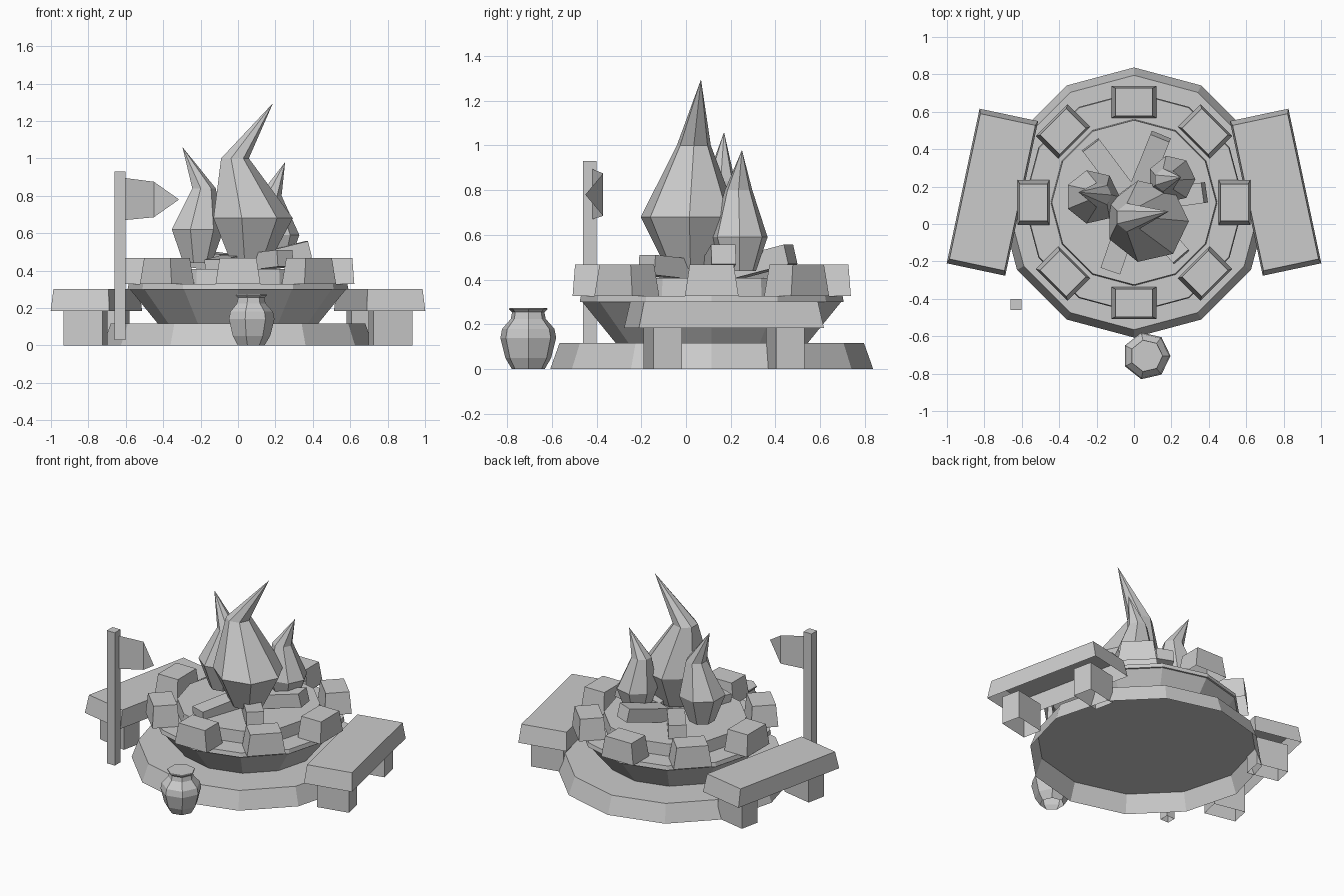
import bpy, bmesh, math
from mathutils import Matrix, Vector

cube = bpy.data.objects.get("Cube")
if cube:
    bpy.data.objects.remove(cube, do_unlink=True)

GRAY = (0.6, 0.6, 0.6, 1)
stone_gray = bpy.data.materials.new("stone gray")
stone_gray.use_nodes = True
stone_gray.diffuse_color = GRAY
shader = next(n for n in stone_gray.node_tree.nodes if n.type == 'BSDF_PRINCIPLED')
shader.inputs["Base Color"].default_value = GRAY

CY = 0.115  # fire pit centre along y


def finish(name, bm, matrix=Matrix()):
    mesh = bpy.data.meshes.new(name)
    bm.to_mesh(mesh)
    bm.free()
    mesh.materials.append(stone_gray)
    obj = bpy.data.objects.new(name, mesh)
    obj.matrix_world = matrix
    bpy.context.collection.objects.link(obj)


def loft(name, rings, sides, tip=None, bottom=True):
    """Skin rings given as (x, y, z, radius); close with a cap or a tip."""
    bm = bmesh.new()
    loops = []
    for x, y, z, r in rings:
        angles = [2 * math.pi * i / sides for i in range(sides)]
        loops.append([bm.verts.new((x + r * math.cos(a), y + r * math.sin(a), z))
                      for a in angles])
    for low, high in zip(loops, loops[1:]):
        for i in range(sides):
            j = (i + 1) % sides
            bm.faces.new((low[i], low[j], high[j], high[i]))
    if bottom:
        bm.faces.new(loops[0][::-1])
    if tip:
        apex = bm.verts.new(tip)
        for i in range(sides):
            bm.faces.new((loops[-1][i], loops[-1][(i + 1) % sides], apex))
    else:
        bm.faces.new(loops[-1])
    finish(name, bm)


def block(name, size, matrix, top=(1, 1), bottom=False):
    """Box centred on the matrix, upper face scaled by top, underside optional."""
    bm = bmesh.new()
    bmesh.ops.create_cube(bm, size=1)
    bm.normal_update()
    if not bottom:
        under = [f for f in bm.faces if f.normal.z < -0.5]
        bmesh.ops.delete(bm, geom=under, context='FACES_ONLY')
    for v in bm.verts:
        if v.co.z > 0:
            v.co.x *= top[0]
            v.co.y *= top[1]
        v.co *= Vector(size)
    finish(name, bm, matrix)


def turn(angle, axis='Z'):
    return Matrix.Rotation(angle, 4, axis)


def move(x, y, z):
    return Matrix.Translation((x, y, z))


# Fire pit: hollow foundation, flared bowl, flat rim and raised ember bed
loft("foundation", [(0, CY, 0, 0.722), (0, CY, 0.118, 0.68)], 12, bottom=False)
loft("bowl", [(0, CY, 0.118, 0.43), (0, CY, 0.30, 0.578)], 12)
loft("bowl_rim", [(0, CY, 0.30, 0.59), (0, CY, 0.328, 0.585)], 12)
loft("ember_bed", [(0, CY, 0.328, 0.445), (0, CY, 0.408, 0.44)], 12, bottom=False)

# Ring of stones around the rim
pit = move(0, CY, 0)
for i in range(8):
    block(f"rim_stone_{i + 1}", (0.17, 0.24, 0.14),
          pit @ turn(i * math.pi / 4) @ move(0.537, 0, 0.397), (0.87, 0.82))

# Firewood, raised towards the back left side
for i, degrees in enumerate((8, 68, 127, 251, 311)):
    angle = math.radians(degrees)
    lean = math.cos(angle - math.radians(38))
    block(f"log_{i + 1}", (0.30, 0.11, 0.09),
          pit @ turn(angle) @ move(0.235, 0, 0.452 + 0.03 * lean)
          @ turn(-0.075 - 0.19 * lean, 'Y'), bottom=True)

# Flames
loft("main_flame", [(0.06, 0.02, 0.45, 0.11), (0.07, 0.015, 0.68, 0.223),
                    (-0.02, 0.035, 1.0, 0.078)], 7, (0.187, 0.067, 1.295))
loft("left_back_flame", [(0.20, 0.24, 0.44, 0.075), (0.20, 0.24, 0.59, 0.128),
                         (0.17, 0.235, 0.80, 0.063)], 7, (0.252, 0.25, 0.98))
loft("right_back_flame", [(-0.22, 0.145, 0.44, 0.08), (-0.222, 0.145, 0.62, 0.146),
                          (-0.185, 0.155, 0.84, 0.066)], 7, (-0.297, 0.17, 1.06))

# Benches, angled on either side
for side, label in ((1, "left"), (-1, "right")):
    place = move(side * 0.757, 0.17, 0) @ turn(side * math.radians(12))
    block(f"{label}_bench_seat", (0.32, 0.845, 0.117),
          place @ move(0, 0, 0.243), (0.94, 0.94))
    for end, where in ((-1, "front"), (1, "back")):
        block(f"{label}_bench_{where}_leg", (0.215, 0.13, 0.19),
              place @ move(0, end * 0.28, 0.095))

# Signal post with a folded pennant
block("flag_post", (0.06, 0.06, 0.90), move(-0.631, -0.431, 0.48))
bm = bmesh.new()
pts = [bm.verts.new(p) for p in (
    (-0.605, -0.42, 0.67), (-0.45, -0.37, 0.685), (-0.45, -0.37, 0.875),
    (-0.605, -0.42, 0.895), (-0.315, -0.45, 0.78))]
bm.faces.new(pts[:4])
bm.faces.new((pts[1], pts[4], pts[2]))
finish("pennant", bm)

# Clay pot in front
pot = [(0, 0.075), (0.05, 0.105), (0.14, 0.128), (0.18, 0.12), (0.225, 0.08),
       (0.255, 0.074), (0.268, 0.088), (0.274, 0.086)]
loft("pot", [(0.067, -0.705, z, r) for z, r in pot], 7, bottom=False)
